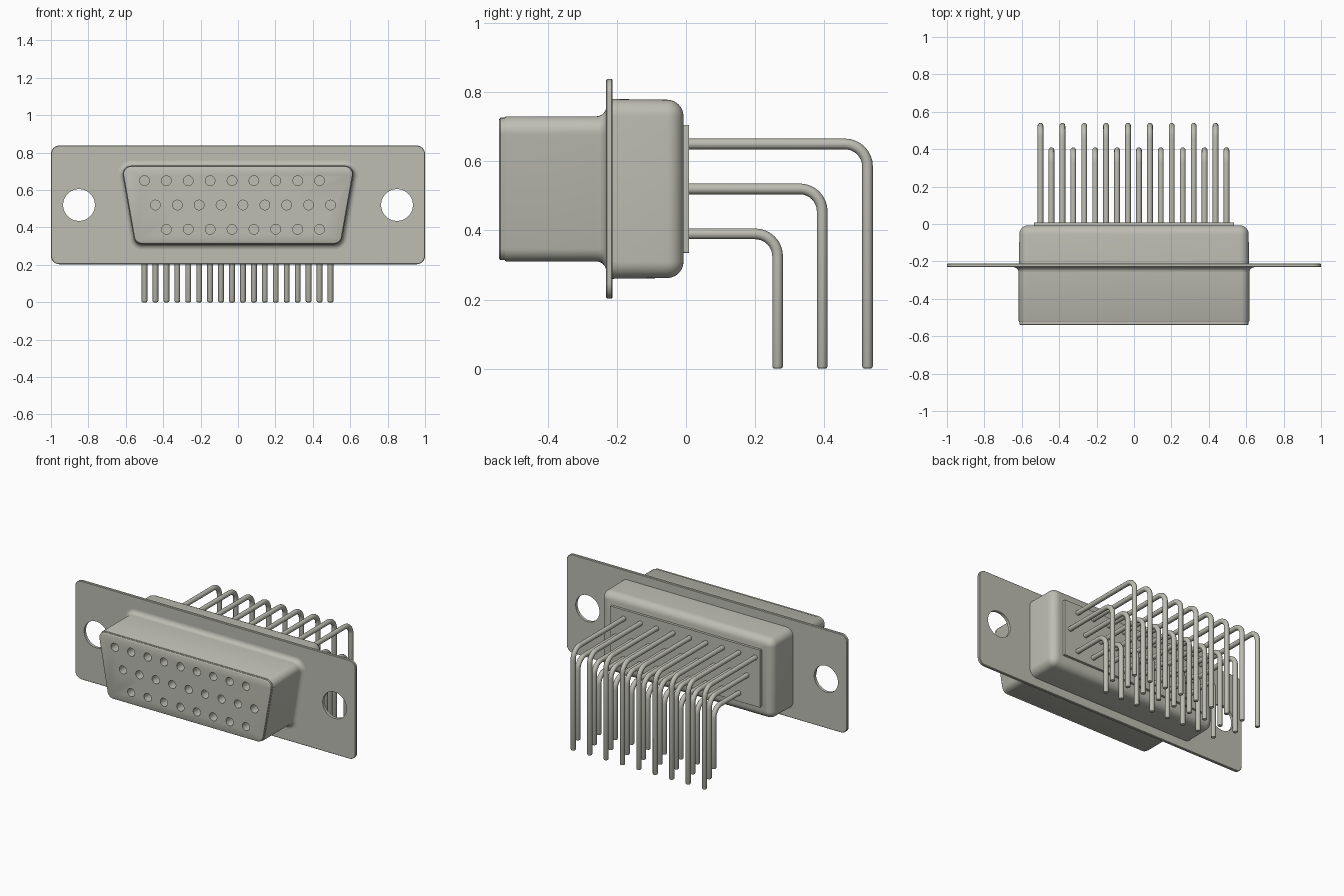
import bpy, bmesh, math
from mathutils import Vector

if "Cube" in bpy.data.objects:
    bpy.data.objects.remove(bpy.data.objects["Cube"])

metal = bpy.data.materials.new("warm grey metal")
metal.use_nodes = True
COLOUR = (0.51, 0.51, 0.45, 1)
metal.diffuse_color = COLOUR
metal.node_tree.nodes["Principled BSDF"].inputs["Base Color"].default_value = COLOUR


def finish(bm, name):
    bmesh.ops.recalc_face_normals(bm, faces=bm.faces)
    mesh = bpy.data.meshes.new(name)
    bm.to_mesh(mesh)
    bm.free()
    mesh.materials.append(metal)
    ob = bpy.data.objects.new(name, mesh)
    bpy.context.collection.objects.link(ob)
    return ob


def select(ob):
    bpy.ops.object.select_all(action="DESELECT")
    ob.select_set(True)
    bpy.context.view_layer.objects.active = ob


def smooth(ob):
    select(ob)
    bpy.ops.object.shade_smooth_by_angle(angle=math.radians(32))


def outline(top, bottom, z0, z1, radius, grow, steps=8):
    """Rounded trapezoid in x, z: corner radius plus an even outward offset."""
    pts = [Vector(p) for p in ((-bottom, z0), (bottom, z0), (top, z1), (-top, z1))]
    ring = []
    for i, p in enumerate(pts):
        d0 = (p - pts[i - 1]).normalized()
        d1 = (pts[(i + 1) % 4] - p).normalized()
        n0, n1 = Vector((d0.y, -d0.x)), Vector((d1.y, -d1.x))
        centre = p - (n0 + n1) * radius / (1 + n0.dot(n1))
        a0 = math.atan2(n0.y, n0.x)
        turn = math.acos(max(-1, min(1, n0.dot(n1))))
        for s in range(steps + 1):
            a = a0 + turn * s / steps
            ring.append(centre + Vector((math.cos(a), math.sin(a))) * (radius + grow))
    return ring


def loft(name, shape, profile):
    """Stack the outline along y; profile is a list of (y, outward offset)."""
    bm = bmesh.new()
    rings = [[bm.verts.new((p.x, y, p.y)) for p in outline(*shape, grow)]
             for y, grow in profile]
    for a, b in zip(rings, rings[1:]):
        for i in range(len(a)):
            j = (i + 1) % len(a)
            bm.faces.new((a[i], a[j], b[j], b[i]))
    bm.faces.new(rings[0])
    bm.faces.new(rings[-1])
    return finish(bm, name)


def drill(ob, centres, radius, y0, y1, sides):
    """Cut round holes along y."""
    bm = bmesh.new()
    for x, z in centres:
        lo, hi = [[bm.verts.new((x + radius * math.cos(math.tau * k / sides), y,
                                 z + radius * math.sin(math.tau * k / sides)))
                   for k in range(sides)] for y in (y0, y1)]
        bm.faces.new(lo)
        bm.faces.new(hi)
        for k in range(sides):
            j = (k + 1) % sides
            bm.faces.new((lo[k], lo[j], hi[j], hi[k]))
    cutter = finish(bm, "hole_cutter")
    cutter.hide_render = True
    select(ob)
    mod = ob.modifiers.new("holes", "BOOLEAN")
    mod.operation, mod.solver, mod.object = "DIFFERENCE", "EXACT", cutter
    bpy.ops.object.modifier_apply(modifier=mod.name)
    bpy.data.objects.remove(cutter)


def arc(radius, steps=6):
    return [(radius * math.sin(math.pi / 2 * k / steps),
             radius * math.cos(math.pi / 2 * k / steps)) for k in range(steps + 1)]


# Contact rows: height, first x, count, y of the downward leg
PITCH = 0.117
ROWS = {"upper": (0.65, -0.5, 9, 0.525),
        "middle": (0.52, -0.4415, 9, 0.394),
        "lower": (0.39, -0.383, 8, 0.265)}
contacts = [(x0 + PITCH * i, z) for z, x0, n, _ in ROWS.values() for i in range(n)]

# Mounting flange with two screw holes
flange = loft("mounting_flange", (1, 1, 0.203, 0.838, 0.045),
              [(-0.231, -0.003), (-0.228, 0), (-0.215, 0), (-0.212, -0.003)])
drill(flange, [(-0.85, 0.52), (0.85, 0.52)], 0.085, -0.3, -0.1, 48)
smooth(flange)

# Tapered front shell, flared where it meets the flange
D_SHAPE = (0.625, 0.551, 0.31, 0.73, 0.045)
flare = [(-0.259 + s, 0.028 - c) for s, c in arc(0.028)]
smooth(loft("front_shell", D_SHAPE,
            [(-0.525, -0.006), (-0.523, -0.002), (-0.519, 0)] + flare + [(-0.22, 0.028)]))

# Front face plate with contact sockets
face = loft("socket_face", D_SHAPE,
            [(-0.541, -0.010), (-0.539, -0.006), (-0.536, -0.004), (-0.42, -0.004)])
# Open the shell behind the face so the sockets can be seen
drill(bpy.data.objects["front_shell"], contacts, 0.026, -0.6, -0.44, 24)
drill(face, contacts, 0.026, -0.6, -0.44, 24)
smooth(face)
smooth(bpy.data.objects["front_shell"])

# Rear housing with rounded back edges
smooth(loft("rear_housing", (0.615, 0.615, 0.26, 0.78, 0.05),
            [(-0.22, 0)] + [(-0.055 + s, c - 0.05) for s, c in arc(0.048)]))

# Thin rear insulator
smooth(loft("rear_insulator", (0.535, 0.535, 0.335, 0.705, 0.004),
            [(-0.03, 0), (0.009, 0)]))


def make_pin(name, x, z, leg, radius=0.0155, bend=0.065, sides=12):
    """Round pin that runs back, bends and drops to the base."""
    path = [((-0.02, z), 0, radius)]
    for k in range(9):
        a = math.pi / 2 * k / 8
        path.append(((leg - bend + bend * math.sin(a), z - bend + bend * math.cos(a)), a, radius))
    down = math.pi / 2
    path += [((leg, 0.007), down, radius), ((leg, 0.002), down, radius * 0.85),
             ((leg, 0), down, radius * 0.6)]
    bm = bmesh.new()
    rings = []
    for (y, h), a, r in path:
        ring = []
        for k in range(sides):
            t = math.tau * k / sides
            u = r * math.sin(t)
            ring.append(bm.verts.new((x + r * math.cos(t), y + u * math.sin(a), h + u * math.cos(a))))
        rings.append(ring)
    for p, q in zip(rings, rings[1:]):
        for k in range(sides):
            j = (k + 1) % sides
            bm.faces.new((p[k], p[j], q[j], q[k]))
    bm.faces.new(rings[0])
    bm.faces.new(rings[-1])
    smooth(finish(bm, name))


# Right-angle pins
for row, (z, x0, n, leg) in ROWS.items():
    for i in range(n):
        make_pin(f"{row}_pin_{i + 1}", x0 + PITCH * i, z, leg)
